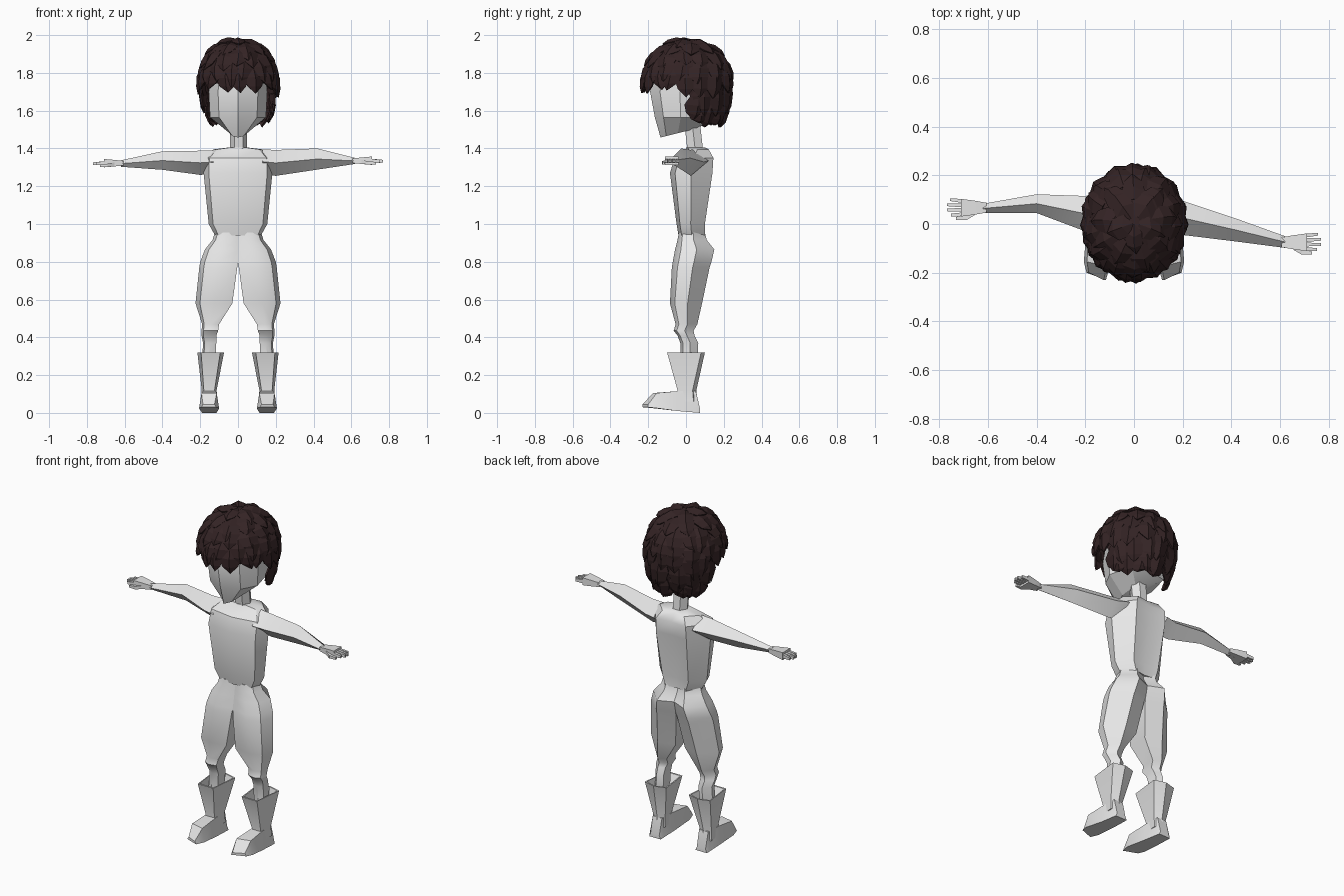
import bpy, bmesh, math, random
from mathutils import Vector

if "Cube" in bpy.data.objects:
    bpy.data.objects.remove(bpy.data.objects["Cube"])

random.seed(4)


def material(name, rgb):
    m = bpy.data.materials.new(name)
    m.diffuse_color = (*rgb, 1)
    m.use_nodes = True
    m.node_tree.nodes["Principled BSDF"].inputs["Base Color"].default_value = m.diffuse_color
    return m


GREY = material("pale grey", (0.8, 0.8, 0.8))
BROWN = material("dark brown", (0.034, 0.017, 0.018))


def finish(name, bm, mat, angle=None, fix=True):
    if fix:
        bmesh.ops.recalc_face_normals(bm, faces=bm.faces)
    me = bpy.data.meshes.new(name)
    bm.to_mesh(me)
    bm.free()
    ob = bpy.data.objects.new(name, me)
    bpy.context.collection.objects.link(ob)
    me.materials.append(mat)
    if angle:
        bpy.ops.object.select_all(action='DESELECT')
        ob.select_set(True)
        bpy.context.view_layer.objects.active = ob
        bpy.ops.object.shade_smooth_by_angle(angle=math.radians(angle))
    return ob


def add_loft(bm, rings):
    """Skin a list of equal-length point rings and cap both ends."""
    vs = [[bm.verts.new(p) for p in r] for r in rings]
    n = len(vs[0])
    for a, b in zip(vs, vs[1:]):
        for i in range(n):
            bm.faces.new((a[i], a[(i + 1) % n], b[(i + 1) % n], b[i]))
    bm.faces.new(vs[0])
    bm.faces.new(vs[-1])


def loft(name, rings, angle=35):
    bm = bmesh.new()
    add_loft(bm, rings)
    return finish(name, bm, GREY, angle)


# Torso: flat chest with a centre crease, tapered back
def torso_ring(z, w, yf, yb):
    d = yb - yf
    half = [(w * .85, yf + .12 * d), (w, yf + .5 * d), (w * .55, yb)]
    pts = [(0, yf)] + half + [(0, yb - .01)] + [(-x, y) for x, y in reversed(half)]
    return [(x, y, z) for x, y in pts]


loft("torso", [torso_ring(*r) for r in (
    (.94, .122, -.04, .10), (1.0, .155, -.05, .10), (1.27, .182, -.085, .14),
    (1.35, .178, -.06, .145), (1.395, .13, 0, .12), (1.405, .05, .0, .10))])

# Neck
loft("neck", [[(.045 * math.cos(a) + .003, cy + .048 * math.sin(a), z)
               for a in [math.tau * i / 6 for i in range(6)]]
              for z, cy in ((1.38, .05), (1.56, .03))])


# Head: wedge-shaped face, slanted jaw underside
def head_ring(z, w, yf, yb, tilt):
    d = yb - yf
    half = [(w * .68, yf + .15 * d), (w, yf + .45 * d), (w * .75, yb - .08 * d)]
    pts = [(0, yf)] + half + [(0, yb)] + [(-x, y) for x, y in reversed(half)]
    return [(x, y, z + tilt * (y - yf)) for x, y in pts]


loft("head", [head_ring(*r) for r in (
    (1.458, .045, -.135, .07, .25), (1.565, .148, -.165, .14, 0),
    (1.70, .155, -.19, .16, 0), (1.85, .14, -.16, .16, 0),
    (1.93, .07, -.08, .08, 0))], 25)


# Legs with hips: half-body sections that part below the crotch
def leg_ring(s, z, xi, xo, yf, yb):
    d, m = yb - yf, xi + (xo - xi) * .5
    e = xi + (xo - xi) * .88
    pts = [(xi, yf + .1 * d), (m, yf), (e, yf + .15 * d),
           (xo, yf + .55 * d), (m, yb), (xi, yb - .18 * d)]
    return [(s * x, y, z) for x, y in pts]


LEG = ((.955, 0, .122, -.038, .10), (.915, 0, .135, -.045, .11),
       (.865, 0, .175, -.058, .15), (.80, 0, .20, -.07, .135),
       (.77, .004, .205, -.075, .125), (.58, .03, .225, -.085, .085),
       (.47, .10, .19, -.055, .06), (.435, .105, .193, -.065, .04),
       (.41, .115, .193, -.045, .045), (.37, .115, .185, -.03, .065),
       (.28, .12, .19, -.03, .06))


def box_ring(s, z, xi, xo, yf, yb):
    c = (xo - xi) * .14
    return [(s * x, y, z) for x, y in
            ((xi + c, yf), (xo - c, yf), (xo, yb - .02), ((xi + xo) / 2, yb), (xi, yb - .02))]


def foot_ring(s, y, skew, xi, xo, z0, z1):
    c = (xo - xi) * .12
    return [(s * xi, y, z0), (s * xo, y + skew, z0),
            (s * (xo - c), y + skew, z1), (s * (xi + c), y, z1)]


for s, side in ((1, "left"), (-1, "right")):
    loft(side + "_leg", [leg_ring(s, *r) for r in LEG], 40)
    # Open-topped flared boot shaft
    loft(side + "_boot_shaft", [box_ring(s, *r) for r in (
        (.24, .105, .19, -.05, .07), (.32, .082, .208, -.09, .092),
        (.32, .074, .215, -.10, .10), (.12, .113, .192, -.045, .055),
        (.06, .11, .195, -.055, .06))], 30)
    # Foot of the boot
    loft(side + "_boot_foot", [foot_ring(s, *r) for r in (
        (.075, 0, .115, .19, 0, .02), (.052, 0, .113, .192, .002, .115),
        (-.045, 0, .107, .197, .01, .115), (-.175, .02, .10, .206, .025, .105),
        (-.23, .03, .115, .195, .03, .045))], 30)


# Arms: four-sided limbs, each with its own sweep
def limb_ring(x, yf, yb, z0, z1):
    yc, zc = (yf + yb) / 2, (z0 + z1) / 2
    return [(x, yf, zc), (x, yc, z1), (x, yb, zc + .005), (x, yc, z0)]


ARMS = {
    "left": ((.13, -.055, .12, 1.265, 1.395), (.20, -.045, .095, 1.255, 1.392),
             (.42, -.072, .022, 1.288, 1.40), (.62, -.098, -.05, 1.318, 1.35)),
    "right": ((-.13, -.05, .13, 1.265, 1.39), (-.20, -.03, .115, 1.26, 1.388),
              (-.40, .045, .122, 1.287, 1.385), (-.62, .045, .083, 1.303, 1.337))}


def bar(bm, a, b, wy, wz, taper):
    """Tapered four-sided bar from a to b, used for palm and digits."""
    rings = []
    for p, k in ((a, 1), (b, taper)):
        rings.append([(p[0], p[1] + i * wy * k, p[2] + j * wz * k)
                      for i, j in ((-1, -1), (1, -1), (1, 1), (-1, 1))])
    add_loft(bm, rings)


for side, s, yc, zc in (("left", 1, -.075, 1.335), ("right", -1, .067, 1.322)):
    loft(side + "_arm", [limb_ring(*r) for r in ARMS[side]], 40)
    bm = bmesh.new()
    bar(bm, (s * .605, yc, zc), (s * .65, yc, zc), .02, .012, 1.4)
    bar(bm, (s * .65, yc, zc), (s * .71, yc, zc), .028, .017, 1.3)
    for i, end in enumerate((.752, .768, .768, .755)):
        y = yc - .027 + .018 * i
        bar(bm, (s * .70, y, zc), (s * end, y + .003 * (i - 1), zc - .003), .008, .011, .7)
    bar(bm, (s * .655, yc - .02, zc - .006), (s * .69, yc - .042, zc - .012), .011, .01, .9)
    bar(bm, (s * .69, yc - .042, zc - .012), (s * .73, yc - .044, zc - .013), .009, .009, .7)
    finish(side + "_hand", bm, GREY)


# Hair: a cap covered with overlapping pointed tufts
def scalp(theta, phi, r=1):
    """Point on the hair surface; phi = 0 faces the front."""
    c, s = math.cos(theta), max(math.sin(theta), 0)
    if c < 0:
        s = s ** .6
    return Vector((.21 * r * s * math.sin(phi), .005 - .235 * r * s * math.cos(phi),
                   1.755 + (.228 if c > 0 else .29) * r * c))


def hairline(phi):
    a = abs((math.degrees(phi) + 180) % 360 - 180)
    t = min(max((a - 78) / 45, 0), 1)
    return math.radians(98 + 44 * t * t * (3 - 2 * t))


bm = bmesh.new()
COLS, ROWS = 28, 10
grid = []
for j in range(1, ROWS + 1):
    grid.append([bm.verts.new(scalp((hairline(p) - .1) * j / ROWS, p, .97))
                 for p in [math.tau * i / COLS for i in range(COLS)]])
for a, b in zip(grid, grid[1:]):
    for i in range(COLS):
        bm.faces.new((a[i], b[i], b[(i + 1) % COLS], a[(i + 1) % COLS]))
bm.faces.new(grid[0])
finish("hair_cap", bm, BROWN)


def tuft(bm, t0, t1, phi, w, lift):
    rows = []
    twist = random.uniform(-.1, .1)
    for u, v, ridge, edge in ((0, .55, .99, .96), (.4, 1, 1.045, .985), (.75, .72, 1.05, .99)):
        t = t0 + (t1 - t0) * u
        d = v * w / max(math.sin(t), .3)
        p = phi + twist * u
        rows.append([bm.verts.new(scalp(t, p + k * d, r + lift * u))
                     for k, r in ((-1, edge), (0, ridge), (1, edge))])
    tip = bm.verts.new(scalp(t1, phi + twist * 1.4, 1.02 + lift))
    for a, b in zip(rows, rows[1:]):
        for i in (0, 1):
            bm.faces.new((a[i], b[i], b[i + 1], a[i + 1]))
    for i in (0, 1):
        bm.faces.new((rows[-1][i], tip, rows[-1][i + 1]))


bm = bmesh.new()
for row, deg in enumerate((4, 22, 40, 57, 72, 90, 106, 122)):
    t0 = math.radians(deg)
    n = max(5, round(math.tau * math.sin(t0 + .25) / .40))
    for i in range(n):
        phi = math.tau * (i + .5 * (row % 2)) / n + random.uniform(-.08, .08)
        start = t0 + random.uniform(-.06, .06)
        limit = hairline(phi) + random.uniform(-.03, .1)
        if start > limit - .25:
            continue
        end = min(start + random.uniform(.52, .66), limit)
        tuft(bm, start, end, phi, random.uniform(.22, .29), random.uniform(0, .035))
hair = finish("hair_tufts", bm, BROWN, fix=False)
mod = hair.modifiers.new("thickness", 'SOLIDIFY')
mod.thickness = .01
mod.offset = -1
